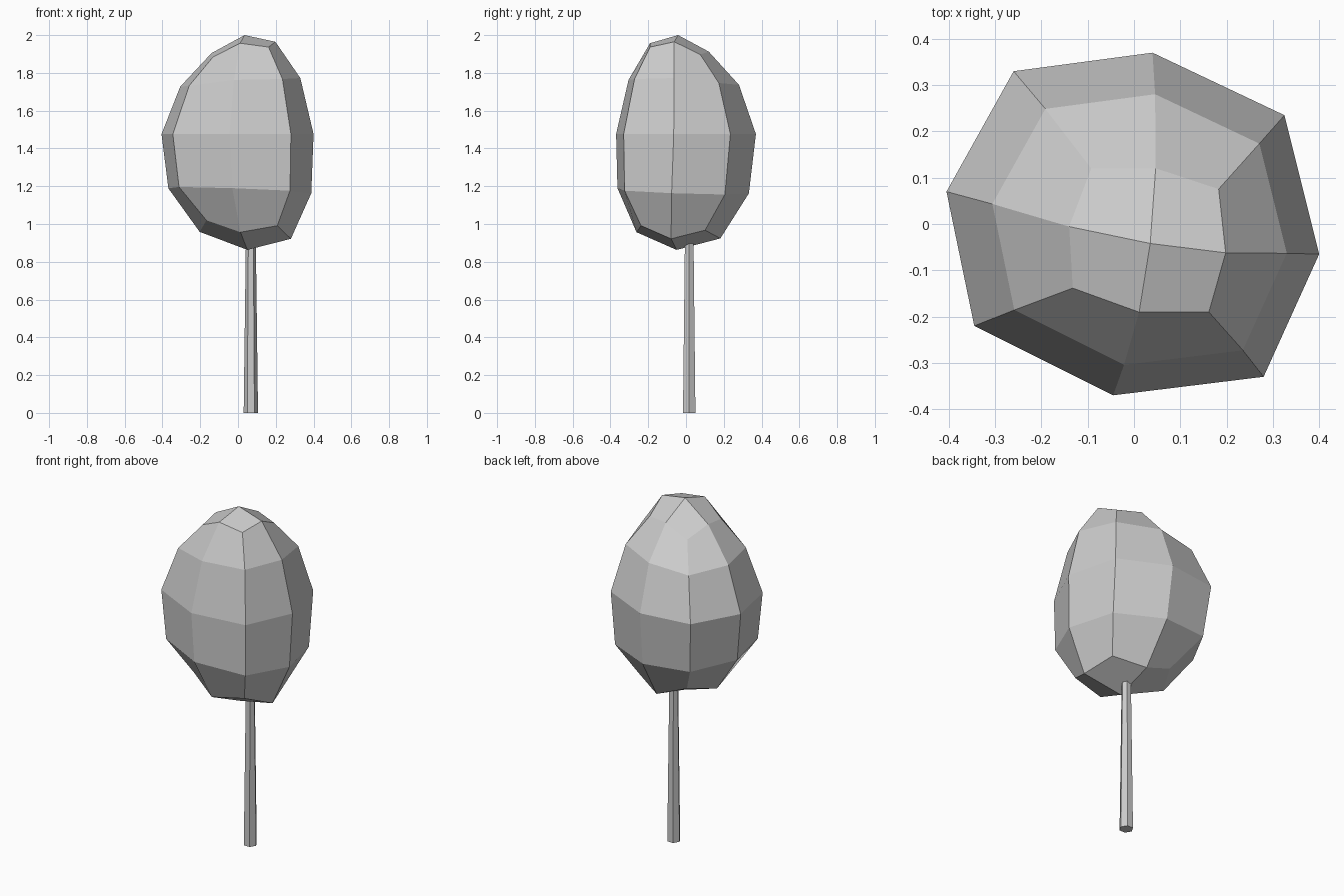
import bpy
import bmesh
from mathutils import Vector

default_cube = bpy.data.objects.get("Cube")
if default_cube:
    bpy.data.objects.remove(default_cube, do_unlink=True)


def make_material(name, colour):
    material = bpy.data.materials.new(name)
    material.use_nodes = True
    material.diffuse_color = colour
    shader = next(n for n in material.node_tree.nodes if n.type == "BSDF_PRINCIPLED")
    shader.inputs["Base Color"].default_value = colour
    return material


def finish_object(name, bm, material):
    bmesh.ops.recalc_face_normals(bm, faces=bm.faces)
    mesh = bpy.data.meshes.new(name)
    bm.to_mesh(mesh)
    bm.free()
    mesh.materials.append(material)
    obj = bpy.data.objects.new(name, mesh)
    bpy.context.collection.objects.link(obj)
    return obj


grey = make_material("plain grey", (0.6, 0.6, 0.6, 1))

# Widest outline of the crown: side midpoints and corners alternate
OUTLINE = [(0.04, 0.37), (0.325, 0.235), (0.4, -0.065), (0.28, -0.33),
           (-0.045, -0.37), (-0.345, -0.22), (-0.405, 0.07), (-0.26, 0.33)]


def crown_ring(bm, centre, scale, corner_scale=1, tilt=(0, 0), corner_drop=0):
    """Add one scaled, tilted copy of the outline."""
    ring = []
    for index, point in enumerate(OUTLINE):
        is_corner = index % 2 == 1
        offset = Vector(point) * scale
        if is_corner:
            offset *= corner_scale
        height = offset.dot(Vector(tilt))
        if is_corner:
            height -= corner_drop
        ring.append(bm.verts.new(Vector(centre) + Vector((offset.x, offset.y, height))))
    return ring


def close_cap(bm, ring, tip):
    """Close a ring with four quads that meet at the tip."""
    tip_vert = bm.verts.new(tip)
    for corner in range(1, len(ring), 2):
        following = ring[(corner + 1) % len(ring)]
        bm.faces.new((tip_vert, ring[corner - 1], ring[corner], following))


# Faceted leafy crown, stacked from top to bottom
bm = bmesh.new()
rings = [
    crown_ring(bm, (0.03, -0.035, 1.935), 0.42, 1.12, tilt=(0.15, -0.16), corner_drop=0.043),
    crown_ring(bm, (0.014, -0.012, 1.75), 0.79, tilt=(0.063, -0.052), corner_drop=0.01),
    crown_ring(bm, (0, 0, 1.476), 1),
    crown_ring(bm, (0.012, -0.015, 1.176), 0.94, tilt=(-0.04, -0.035)),
    crown_ring(bm, (0.04, -0.04, 0.94), 0.6, tilt=(-0.087, -0.064), corner_drop=-0.053),
]
for upper, lower in zip(rings, rings[1:]):
    for index in range(len(OUTLINE)):
        following = (index + 1) % len(OUTLINE)
        bm.faces.new((upper[index], upper[following], lower[following], lower[index]))
close_cap(bm, rings[0], (0.035, -0.042, 2))
close_cap(bm, rings[-1], (0.05, -0.05, 0.863))
finish_object("tree_crown", bm, grey)

# Slim six-sided trunk, tapering into the crown
TRUNK_HEIGHT = 0.94
bm = bmesh.new()
bmesh.ops.create_cone(bm, cap_ends=True, segments=6, radius1=0.038,
                      radius2=0.026, depth=TRUNK_HEIGHT)
for vert in bm.verts:
    # Swap the axes so that two edges point left and right
    vert.co = Vector((vert.co.y, -vert.co.x, vert.co.z))
bmesh.ops.translate(bm, verts=bm.verts, vec=(0.068, 0.017, TRUNK_HEIGHT / 2))
finish_object("tree_trunk", bm, grey)
